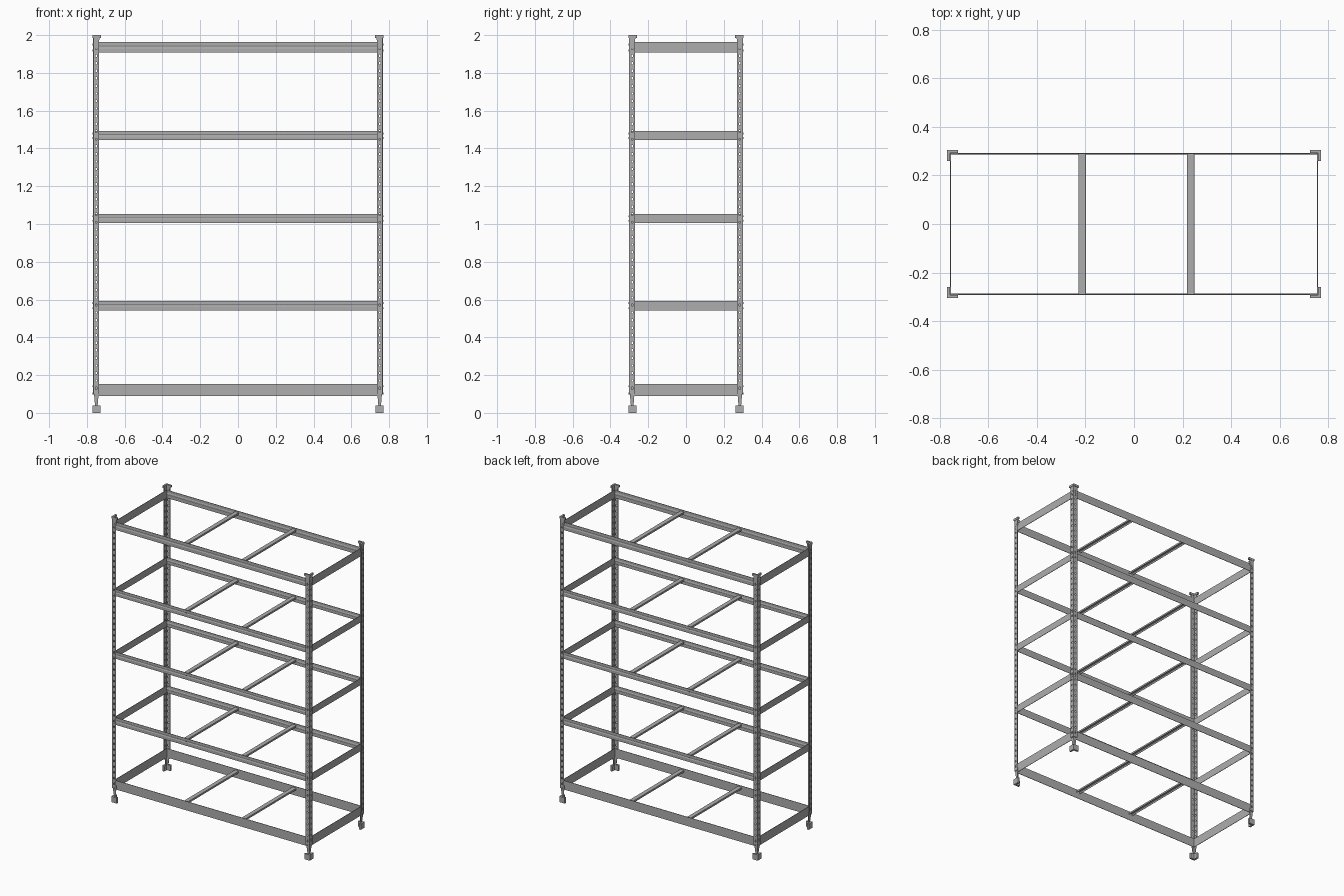
import bpy
import bmesh
import math
from mathutils import Matrix

if "Cube" in bpy.data.objects:
    bpy.data.objects.remove(bpy.data.objects["Cube"])


def material(name, value):
    m = bpy.data.materials.new(name)
    m.diffuse_color = (value, value, value, 1)
    m.use_nodes = True
    m.node_tree.nodes["Principled BSDF"].inputs["Base Color"].default_value = m.diffuse_color
    return m


STEEL = material("grey steel", 0.42)

# lower and upper edge of each shelf frame
SHELVES = [(0.09, 0.153), (0.542, 0.593), (1.005, 1.053), (1.444, 1.492), (1.907, 1.963)]
POST_X, POST_Y = 0.765, 0.300      # outer corner of the posts
BEAM_X, BEAM_Y = 0.755, 0.290      # planes of the beams
ARM = 0.03
CORNERS = [(sx, sy) for sx in (-1, 1) for sy in (-1, 1)]


def finish(bm, name, thickness=0):
    bmesh.ops.recalc_face_normals(bm, faces=bm.faces)
    mesh = bpy.data.meshes.new(name)
    bm.to_mesh(mesh)
    bm.free()
    ob = bpy.data.objects.new(name, mesh)
    bpy.context.collection.objects.link(ob)
    mesh.materials.append(STEEL)
    if thickness:
        mod = ob.modifiers.new("sheet", 'SOLIDIFY')
        mod.thickness = thickness
        mod.offset = 0
    return ob


def loft(bm, rings, closed=True):
    """Skin a list of equal-length point rings, capping closed ones."""
    rows = [[bm.verts.new(p) for p in ring] for ring in rings]
    n = len(rows[0])
    for a, b in zip(rows, rows[1:]):
        for i in range(n if closed else n - 1):
            j = (i + 1) % n
            bm.faces.new((a[i], a[j], b[j], b[i]))
    if closed:
        bm.faces.new(rows[0])
        bm.faces.new(rows[-1])


def angle_ring(sx, sy, z, grow, arm, t):
    """L-shaped outline at a corner, measured inward from its outer edge."""
    pts = [(0, 0), (arm, 0), (arm, t), (t, t), (t, arm), (0, arm)]
    return [(sx * (POST_X + grow - u), sy * (POST_Y + grow - v), z) for u, v in pts]


def post(sx, sy):
    # folded strip with a column of punched holes in each flange
    path = [(ARM, 0), (0.019, 0), (0.011, 0), (0, 0), (0, 0.011), (0, 0.019), (0, ARM)]
    levels = [0.10]
    z = 0.125
    while z < 1.96:
        levels += [z, z + 0.012]
        z += 0.04
    levels.append(1.985)
    bm = bmesh.new()
    rows = [[bm.verts.new((sx * (POST_X - u), sy * (POST_Y - v), h)) for u, v in path]
            for h in levels]
    for k in range(len(rows) - 1):
        for i in range(len(path) - 1):
            if k % 2 and i in (1, 4):
                continue
            a, b = rows[k], rows[k + 1]
            bm.faces.new((a[i], a[i + 1], b[i + 1], b[i]))
    finish(bm, "post", 0.003)


def foot_and_cap(sx, sy):
    # foot: block with a tapered neck running up into the post
    bm = bmesh.new()
    loft(bm, [angle_ring(sx, sy, 0.0, 0.004, 0.042, 0.013),
              angle_ring(sx, sy, 0.04, 0.004, 0.042, 0.013)])
    loft(bm, [angle_ring(sx, sy, 0.04, -0.008, 0.014, 0.004),
              angle_ring(sx, sy, 0.12, -0.001, 0.028, 0.004)])
    finish(bm, "foot")
    # cap: angled plate on a short sleeve
    bm = bmesh.new()
    loft(bm, [angle_ring(sx, sy, 1.985, 0.004, 0.044, 0.012),
              angle_ring(sx, sy, 2.0, 0.004, 0.044, 0.012)])
    loft(bm, [angle_ring(sx, sy, 1.93, -0.002, 0.022, 0.004),
              angle_ring(sx, sy, 1.985, -0.002, 0.03, 0.004)])
    finish(bm, "post_cap")


def rivets(sx, sy):
    # pairs of rivet heads where the beams hook into the post
    bm = bmesh.new()
    for lo, hi in SHELVES:
        for z in (lo + 0.012, hi - 0.012):
            for pos, turn in (
                    ((sx * (POST_X - 0.015), sy * POST_Y, z), Matrix.Rotation(math.pi / 2, 4, 'X')),
                    ((sx * POST_X, sy * (POST_Y - 0.015), z), Matrix.Rotation(math.pi / 2, 4, 'Y'))):
                bmesh.ops.create_cone(bm, cap_ends=True, segments=8, radius1=0.005,
                                      radius2=0.005, depth=0.008,
                                      matrix=Matrix.Translation(pos) @ turn)
    finish(bm, "rivets")


for sx, sy in CORNERS:
    post(sx, sy)
    foot_and_cap(sx, sy)
    rivets(sx, sy)

for level, (lo, hi) in enumerate(SHELVES):
    h = hi - lo
    # long beams: the bottom pair is plain, the others have a shallow groove
    groove = 0.0 if level == 0 else 0.002
    profile = [(0, lo), (0, lo + 0.40 * h), (groove, lo + 0.48 * h),
               (groove, lo + 0.60 * h), (0, lo + 0.68 * h), (0, hi)]
    for s in (-1, 1):
        bm = bmesh.new()
        loft(bm, [[(x, s * (BEAM_Y - d), z) for d, z in profile]
                  for x in (-BEAM_X, BEAM_X)], closed=False)
        finish(bm, "long_beam", 0.003)
        # flat end beams
        bm = bmesh.new()
        loft(bm, [[(s * BEAM_X, y, z) for z in (lo, hi)]
                  for y in (-BEAM_Y, BEAM_Y)], closed=False)
        finish(bm, "end_beam", 0.003)
    # channel-shaped cross bars under the shelf surface
    top = hi - 0.010
    for x in (-0.213, 0.233):
        shape = [(-0.014, top - 0.014), (-0.014, top - 0.002), (-0.011, top),
                 (0.011, top), (0.014, top - 0.002), (0.014, top - 0.014)]
        bm = bmesh.new()
        loft(bm, [[(x + u, y, z) for u, z in shape]
                  for y in (-BEAM_Y, BEAM_Y)], closed=False)
        finish(bm, "cross_bar", 0.002)
